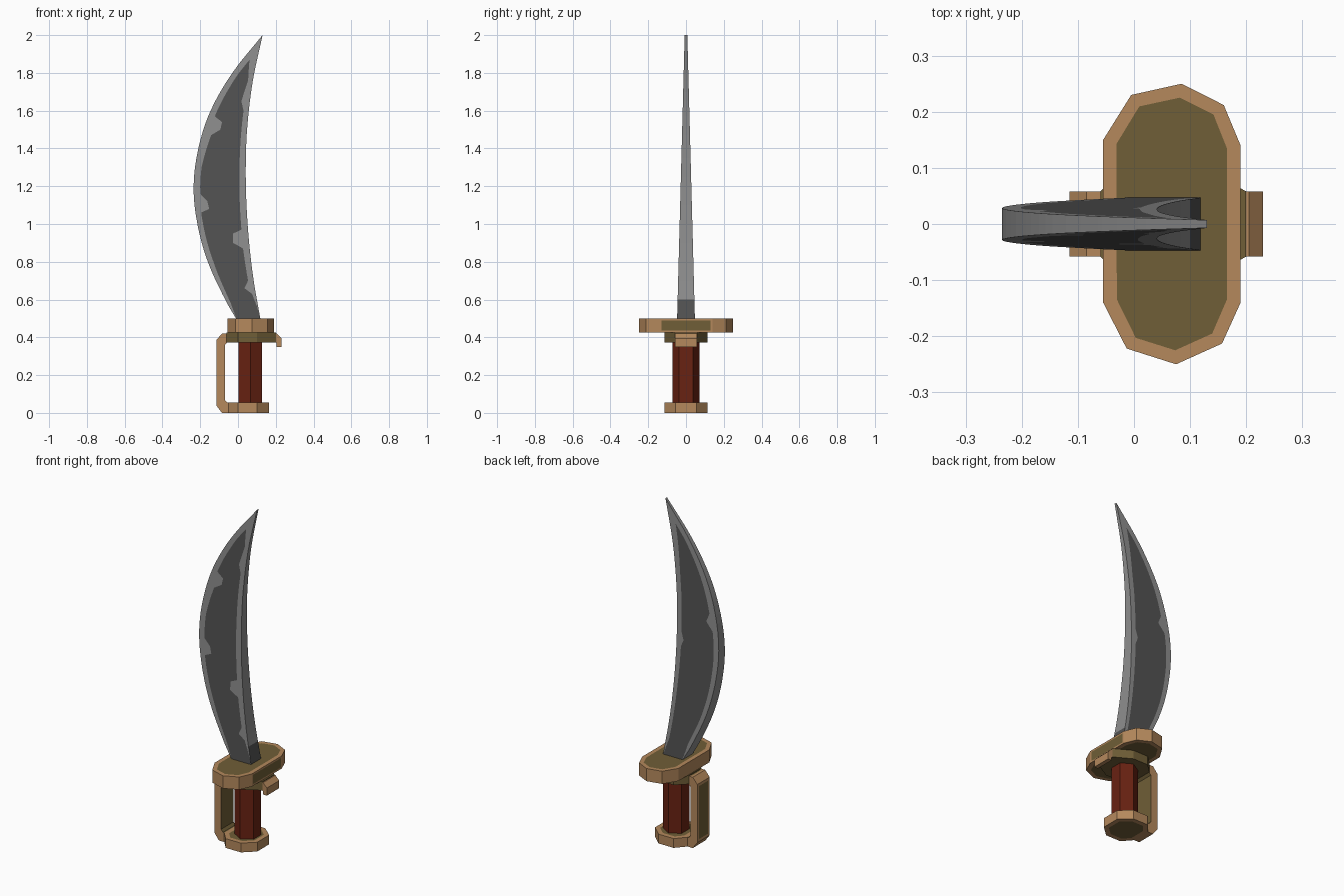
import bpy, bmesh

if "Cube" in bpy.data.objects:
    bpy.data.objects.remove(bpy.data.objects["Cube"])


def material(name, rgb):
    m = bpy.data.materials.new(name)
    m.diffuse_color = (*rgb, 1)
    m.use_nodes = True
    m.node_tree.nodes["Principled BSDF"].inputs["Base Color"].default_value = m.diffuse_color
    return m


STEEL = material("light steel", (0.27, 0.27, 0.27))
DARK = material("dark steel", (0.085, 0.085, 0.085))
BRASS = material("worn brass", (0.46, 0.25, 0.108))
OLIVE = material("tarnished brass", (0.16, 0.112, 0.038))
RED = material("dark red grip", (0.14, 0.016, 0.006))


def finish(name, bm, mats):
    bmesh.ops.recalc_face_normals(bm, faces=bm.faces)
    me = bpy.data.meshes.new(name)
    bm.to_mesh(me)
    bm.free()
    for m in mats:
        me.materials.append(m)
    ob = bpy.data.objects.new(name, me)
    bpy.context.collection.objects.link(ob)
    return ob


def patch(bm, faces, width):
    """Inset each face and give its middle the second material."""
    bmesh.ops.recalc_face_normals(bm, faces=bm.faces)
    for f in faces:
        bmesh.ops.inset_region(bm, faces=[f], thickness=width)
        f.material_index = 1


def prism(name, pts, z0, z1, mats, inset=0, side_inset=0):
    """Upright slab from an xy outline, with optional painted caps."""
    bm = bmesh.new()
    lo = [bm.verts.new((x, y, z0)) for x, y in pts]
    hi = [bm.verts.new((x, y, z1)) for x, y in pts]
    caps = [bm.faces.new(lo[::-1]), bm.faces.new(hi)]
    n = len(pts)
    sides = [bm.faces.new((lo[i], lo[(i + 1) % n], hi[(i + 1) % n], hi[i]))
             for i in range(n)]
    if inset:
        patch(bm, caps, inset)
    if side_inset:
        xmax = max(p[0] for p in pts)
        patch(bm, [f for f in sides
                   if f.calc_center_median().x > xmax - 0.001], side_inset)
    return finish(name, bm, mats)


def mirror_y(half):
    return half + [(x, -y) for x, y in reversed(half)]


def lerp(table, z):
    for (a, u), (b, v) in zip(table, table[1:]):
        if z <= b:
            return u + (v - u) * (z - a) / (b - a)
    return table[-1][1]


def smooth(table, z):
    """Smooth curve through the table points (Hermite)."""
    n = len(table)

    def slope(i):
        a, b = table[max(i - 1, 0)], table[min(i + 1, n - 1)]
        return (b[1] - a[1]) / (b[0] - a[0])
    for i in range(n - 1):
        (a, u), (b, v) = table[i], table[i + 1]
        if z <= b or i == n - 2:
            h = b - a
            t = (z - a) / h
            return (u * (2*t**3 - 3*t**2 + 1) + v * (3*t**2 - 2*t**3)
                    + h * slope(i) * (t**3 - 2*t**2 + t)
                    + h * slope(i + 1) * (t**3 - t**2))


# Blade: outline curves, then ragged margins around the dark middle
EDGE = [(0.49, -0.005), (0.6, -0.068), (0.8, -0.16), (1.0, -0.215), (1.2, -0.235),
        (1.4, -0.21), (1.6, -0.145), (1.8, -0.03), (2.0, 0.13)]
SPINE = [(0.49, 0.12), (0.7, 0.083), (0.9, 0.059), (1.1, 0.045), (1.3, 0.041),
         (1.5, 0.048), (1.75, 0.077), (2.0, 0.13)]
FRONT_L = [(0.49, 0), (0.58, 0.02), (0.8, 0.03), (1.06, 0.03), (1.08, 0.075),
           (1.12, 0.07), (1.16, 0.035), (1.3, 0.035), (1.47, 0.05), (1.5, 0.09),
           (1.54, 0.085), (1.57, 0.035), (1.8, 0.035), (1.87, 0.04)]
FRONT_R = [(0.49, 0), (0.56, 0.006), (0.63, 0.02), (0.66, 0.055), (0.7, 0.03),
           (0.87, 0.035), (0.9, 0.085), (0.95, 0.08), (0.97, 0.035), (1.2, 0.035),
           (1.6, 0.028), (1.65, 0.045), (1.76, 0.025), (1.87, 0.04)]
BACK_L = [(0.49, 0), (0.6, 0.025), (1.0, 0.03), (1.3, 0.035), (1.35, 0.07),
          (1.4, 0.04), (1.8, 0.035), (1.87, 0.04)]
BACK_R = [(0.49, 0), (0.6, 0.02), (1.16, 0.03), (1.2, 0.045), (1.25, 0.03),
          (1.6, 0.03), (1.87, 0.04)]

zs = {round(0.5 + 0.05 * i, 3) for i in range(31)}
for tab in (FRONT_L, FRONT_R, BACK_L, BACK_R):
    zs |= {z for z, _ in tab}
bm = bmesh.new()
rows = []
for z in sorted(zs):
    l, r = smooth(EDGE, z), smooth(SPINE, z)
    t = 0.047 - 0.040 * (z - 0.5) / 1.5

    def span(lt, rt):
        a, b = l + lerp(lt, z), r - lerp(rt, z)
        if z >= 1.87 or a > b:
            a = b = (l + r) / 2
        return a, b
    fa, fb = span(FRONT_L, FRONT_R)
    ba, bb = span(BACK_L, BACK_R)
    ring = [(l, -t), (fa, -t), (fb, -t), (r, -t), (r, t), (bb, t), (ba, t), (l, t)]
    rows.append([bm.verts.new((x, y, z)) for x, y in ring])
for a, b in zip(rows, rows[1:]):
    for i in range(8):
        j = (i + 1) % 8
        f = bm.faces.new((a[i], a[j], b[j], b[i]))
        f.material_index = int(i in (1, 5) or (i == 3 and b[0].co.z < 0.61))
bm.faces.new(rows[0])
bmesh.ops.remove_doubles(bm, verts=bm.verts, dist=0.0002)
finish("blade", bm, [STEEL, DARK])

# Cross guard
prism("cross_guard",
      [(-0.055, 0.15), (-0.055, -0.14), (-0.013, -0.222), (0.075, -0.25),
       (0.157, -0.213), (0.19, -0.14), (0.19, 0.14), (0.16, 0.212),
       (0.085, 0.25), (-0.005, 0.23)][::1],
      0.425, 0.5, [BRASS, OLIVE], 0.025, 0.014)

# Collar under the guard, and pommel
prism("collar", mirror_y([(0.2, 0.058), (0.1, 0.115), (0.0, 0.115), (-0.06, 0.058)]),
      0.373, 0.425, [OLIVE])
prism("pommel", mirror_y([(0.165, 0.055), (0.1, 0.115), (0.0, 0.115), (-0.05, 0.058)]),
      0, 0.055, [BRASS, OLIVE], 0.028)

# Six-sided grip
prism("grip", mirror_y([(0.127, 0.036), (0.065, 0.072), (0.003, 0.036)]),
      0.05, 0.38, [RED])

# Knuckle guard: bent strap with a hooked end
outer = [(0.23, 0.35), (0.23, 0.395), (0.205, 0.42), (-0.085, 0.42),
         (-0.115, 0.385), (-0.115, 0.04), (-0.085, 0), (-0.05, 0)]
inner = [(0.205, 0.35), (0.205, 0.368), (0.195, 0.375), (-0.055, 0.375),
         (-0.07, 0.36), (-0.07, 0.07), (-0.058, 0.055), (-0.05, 0.055)]
bm = bmesh.new()
rings = []
for (ox, oz), (ix, iz) in zip(outer, inner):
    rings.append([bm.verts.new(c) for c in ((ox, -0.058, oz), (ox, 0.058, oz),
                                            (ix, 0.058, iz), (ix, -0.058, iz))])
outside = []
for a, b in zip(rings, rings[1:]):
    for i in range(4):
        j = (i + 1) % 4
        f = bm.faces.new((a[i], a[j], b[j], b[i]))
        if i == 0:
            outside.append(f)
        f.material_index = int(i == 2)
bm.faces.new(rings[0])
bm.faces.new(rings[-1])
patch(bm, [outside[2], outside[4]], 0.022)
finish("knuckle_guard", bm, [BRASS, OLIVE])
